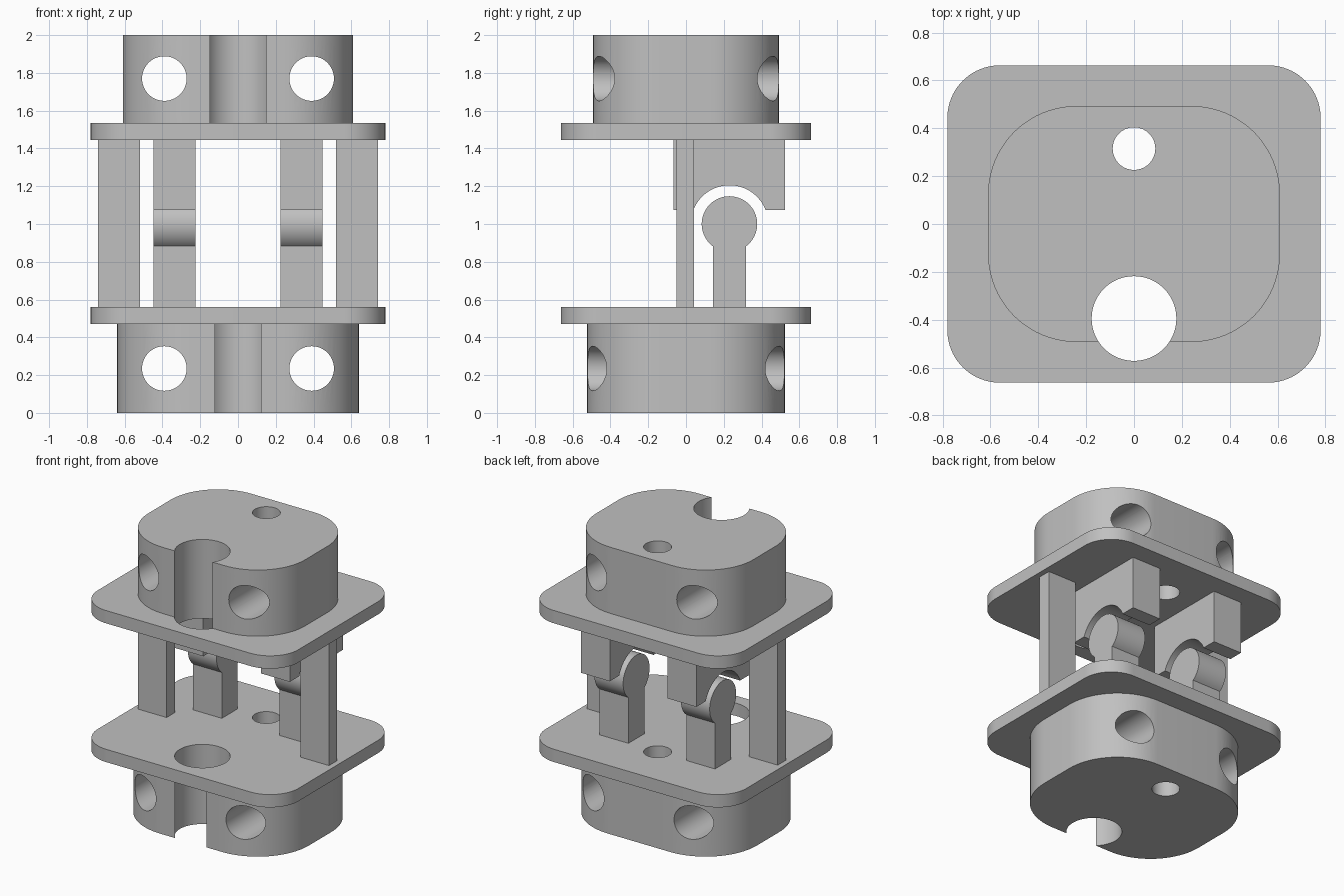
import bpy, bmesh
from math import cos, sin, pi, asin, sqrt
from mathutils import Matrix, Vector

cube = bpy.data.objects.get("Cube")
if cube:
    bpy.data.objects.remove(cube, do_unlink=True)

grey = bpy.data.materials.new("light_grey")
grey.use_nodes = True
colour = (0.53, 0.53, 0.53, 1)
grey.diffuse_color = colour
grey.node_tree.nodes["Principled BSDF"].inputs["Base Color"].default_value = colour


def arc(cx, cy, r, start, end, steps):
    return [(cx + r * cos(start + (end - start) * i / steps),
             cy + r * sin(start + (end - start) * i / steps)) for i in range(steps + 1)]


def rounded_rect(hx, hy, r):
    pts = []
    for i, (sx, sy) in enumerate([(1, 1), (-1, 1), (-1, -1), (1, -1)]):
        pts += arc(sx * (hx - r), sy * (hy - r), r, i * pi / 2, (i + 1) * pi / 2, 20)
    return pts


def prism(name, outline, low, high, axis="z"):
    """Extrude a closed outline along z (outline in xy), x (in yz) or y (in xz)."""
    place = {"z": lambda a, b: (a, b, low), "x": lambda a, b: (low, a, b),
             "y": lambda a, b: (a, low, b)}[axis]
    shift = {"z": (0, 0, 1), "x": (1, 0, 0), "y": (0, 1, 0)}[axis]
    bm = bmesh.new()
    face = bm.faces.new([bm.verts.new(place(a, b)) for a, b in outline])
    new = bmesh.ops.extrude_face_region(bm, geom=[face])["geom"]
    bmesh.ops.translate(bm, vec=Vector(shift) * (high - low),
                        verts=[v for v in new if isinstance(v, bmesh.types.BMVert)])
    bmesh.ops.recalc_face_normals(bm, faces=bm.faces)
    mesh = bpy.data.meshes.new(name)
    bm.to_mesh(mesh)
    bm.free()
    mesh.materials.append(grey)
    obj = bpy.data.objects.new(name, mesh)
    bpy.context.collection.objects.link(obj)
    return obj


def circle(cx, cy, r):
    return arc(cx, cy, r, 0, 2 * pi, 64)[:-1]


def smooth(obj):
    bpy.ops.object.select_all(action="DESELECT")
    obj.select_set(True)
    bpy.context.view_layer.objects.active = obj
    bpy.ops.object.shade_smooth_by_angle(angle=pi / 6)


def drill(obj, cutters):
    bpy.context.view_layer.objects.active = obj
    for cutter in cutters:
        mod = obj.modifiers.new("drill", "BOOLEAN")
        mod.operation, mod.solver, mod.object = "DIFFERENCE", "EXACT", cutter
        bpy.ops.object.modifier_apply(modifier=mod.name)
    smooth(obj)


# Vertical bores run through every layer; cross bores run front to back
vertical = [prism("large_bore_cutter", circle(0, -0.395, 0.177), -0.1, 2.1),
            prism("small_bore_cutter", circle(0, 0.315, 0.089), -0.1, 2.1)]
cross = [prism("cross_bore_cutter", circle(x, z, 0.118), -0.8, 0.8, "y")
         for x in (-0.39, 0.39) for z in (0.235, 1.77)]

# End blocks and flanges
drill(prism("lower_block", rounded_rect(0.64, 0.523, 0.40), 0, 0.47), vertical + cross[::2])
drill(prism("upper_block", rounded_rect(0.61, 0.493, 0.37), 1.535, 2), vertical + cross[1::2])
drill(prism("lower_flange", rounded_rect(0.78, 0.663, 0.22), 0.47, 0.56), vertical)
drill(prism("upper_flange", rounded_rect(0.78, 0.663, 0.22), 1.445, 1.535), vertical)
for cutter in vertical + cross:
    bpy.data.objects.remove(cutter, do_unlink=True)

# Hinge profiles share one centre
hy, hz = 0.23, 1.0
neck = asin(0.088 / 0.147)
knuckle = [(hy - 0.088, 0.56), (hy + 0.088, 0.56)] + arc(
    hy, hz, 0.147, -pi / 2 + neck, 3 * pi / 2 - neck, 48)
lip = asin(0.075 / 0.205)
socket = [(0.525, 1.075), (0.525, 1.445), (-0.065, 1.445), (-0.065, 1.075)] + arc(
    hy, hz, 0.205, pi - lip, lip, 36)
strip = [(-0.05, 0.56), (0.042, 0.56), (0.042, 1.445), (-0.05, 1.445)]

for side, s in (("left", 1), ("right", -1)):
    def span(a, b):
        return sorted((s * a, s * b))
    prism(side + "_post", strip, *span(0.52, 0.742), "x")
    smooth(prism(side + "_hinge_knuckle", knuckle, *span(0.225, 0.448), "x"))
    smooth(prism(side + "_hinge_socket", socket, *span(0.225, 0.448), "x"))
